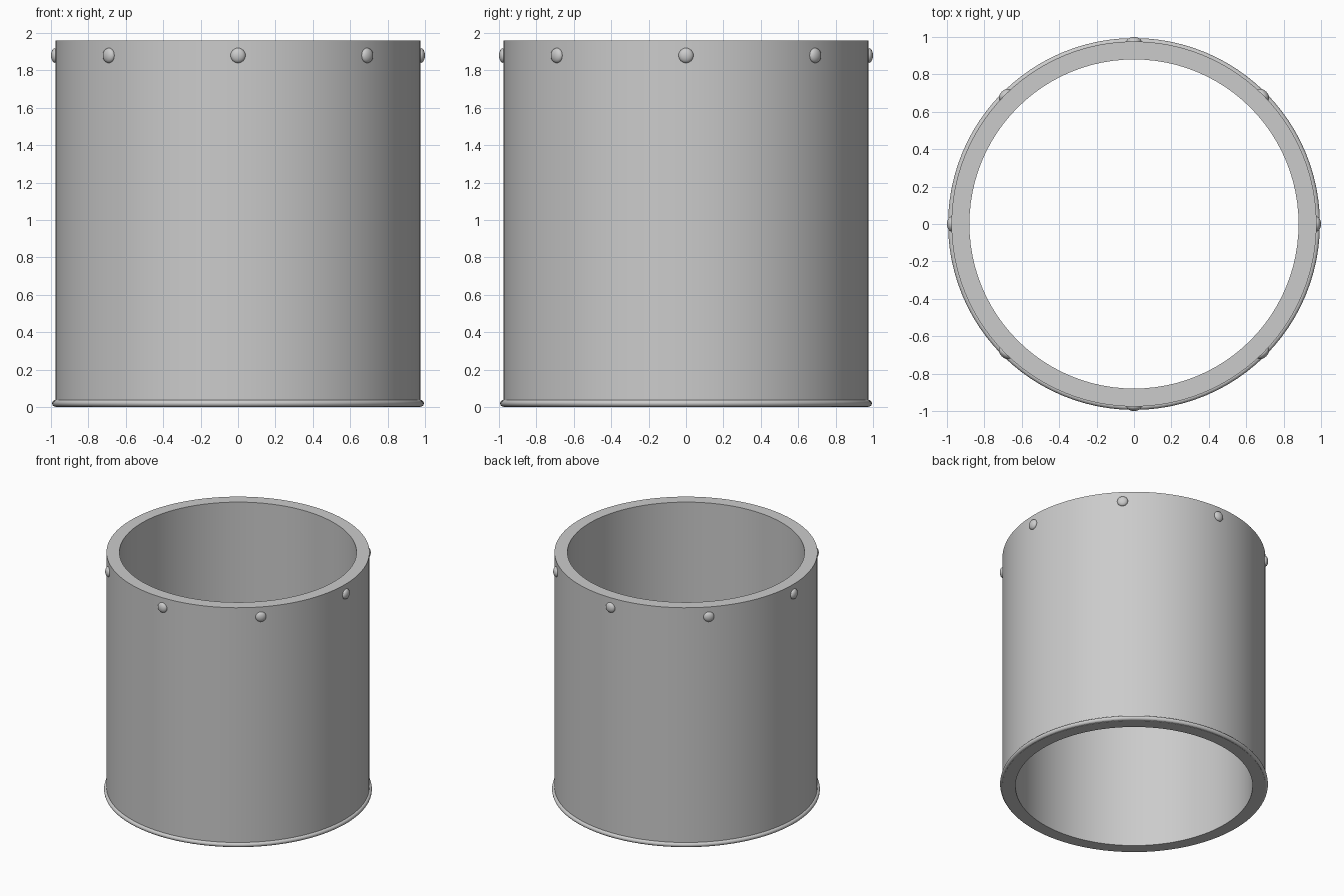
import bpy, math

if "Cube" in bpy.data.objects:
    bpy.data.objects.remove(bpy.data.objects["Cube"])

R_OUT, R_IN, HEIGHT = 0.976, 0.88, 1.96
SEG = 96


def smooth(obj):
    bpy.ops.object.select_all(action='DESELECT')
    obj.select_set(True)
    bpy.context.view_layer.objects.active = obj
    bpy.ops.object.shade_smooth_by_angle(angle=math.radians(35))


def lathe(name, profile):
    """Revolve a closed (radius, z) profile, given anticlockwise, about z."""
    n = len(profile)
    verts = [(r * math.cos(2 * math.pi * i / SEG), r * math.sin(2 * math.pi * i / SEG), z)
             for i in range(SEG) for r, z in profile]
    faces = []
    for i in range(SEG):
        a, b = i * n, (i + 1) % SEG * n
        for j in range(n):
            k = (j + 1) % n
            faces.append((a + j, b + j, b + k, a + k))
    mesh = bpy.data.meshes.new(name)
    mesh.from_pydata(verts, [], faces)
    obj = bpy.data.objects.new(name, mesh)
    bpy.context.collection.objects.link(obj)
    smooth(obj)
    return obj


# Open tube wall
lathe("tube_wall", [(R_IN, 0), (R_OUT, 0), (R_OUT, HEIGHT), (R_IN, HEIGHT)])

# Rounded bead around the bottom edge
bpy.ops.mesh.primitive_torus_add(major_radius=R_OUT, minor_radius=0.018,
                                 major_segments=SEG, minor_segments=16,
                                 location=(0, 0, 0.02))
bead = bpy.context.object
bead.name = "bottom_bead"
smooth(bead)

# Eight flattened rivets near the top edge
for i in range(8):
    a = i * math.pi / 4
    bpy.ops.mesh.primitive_uv_sphere_add(
        segments=24, ring_count=12, radius=1,
        location=(R_OUT * math.cos(a), R_OUT * math.sin(a), 1.88),
        rotation=(0, 0, a))
    rivet = bpy.context.object
    rivet.name = f"rivet_{i + 1}"
    rivet.scale = (0.024, 0.04, 0.04)
    smooth(rivet)
